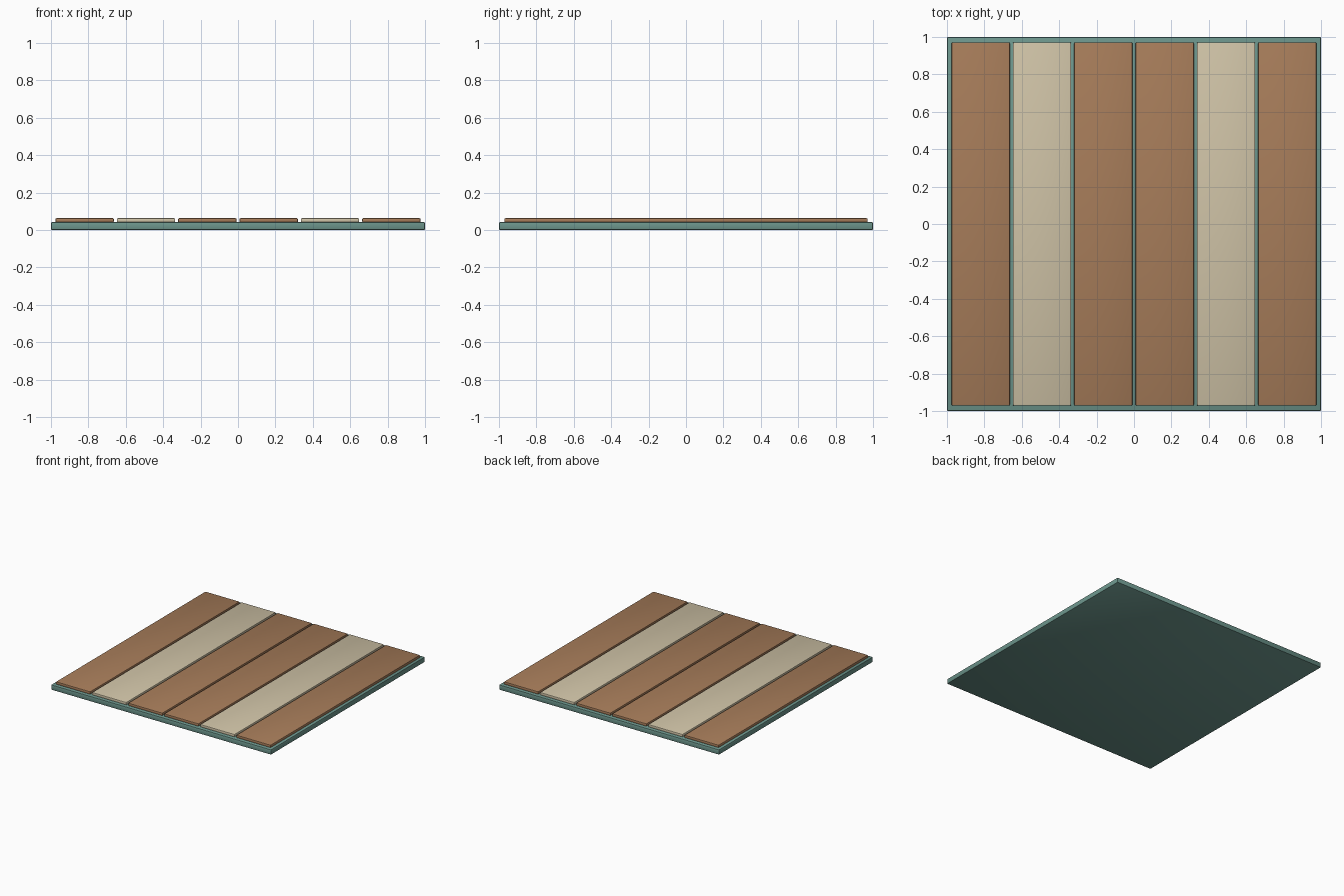
import bpy
import math

if "Cube" in bpy.data.objects:
    bpy.data.objects.remove(bpy.data.objects["Cube"])


def material(name, rgb):
    m = bpy.data.materials.new(name)
    m.diffuse_color = (*rgb, 1)
    m.use_nodes = True
    m.node_tree.nodes["Principled BSDF"].inputs["Base Color"].default_value = m.diffuse_color
    return m


def block(name, centre, size, mat, bevel):
    bpy.ops.mesh.primitive_cube_add(size=1, location=centre)
    ob = bpy.context.object
    ob.name = name
    ob.scale = size
    bpy.ops.object.transform_apply(location=False, rotation=False, scale=True)
    ob.data.materials.append(mat)
    mod = ob.modifiers.new("soft_edges", 'BEVEL')
    mod.width = bevel
    mod.segments = 2
    bpy.ops.object.modifier_apply(modifier=mod.name)
    bpy.ops.object.shade_smooth_by_angle(angle=math.radians(30))
    return ob


teal = material("painted_base", (0.15, 0.30, 0.26))
brown = material("brown_wood", (0.38, 0.20, 0.10))
cream = material("cream_wood", (0.62, 0.54, 0.38))

# Base slab
block("base_slab", (0, 0, 0.021), (2.0, 2.0, 0.042), teal, 0.006)

# Six floor planks, second and fifth pale
pitch, width, length = 0.328, 0.312, 1.942
for i in range(6):
    x = (i - 2.5) * pitch
    mat = cream if i in (1, 4) else brown
    block(f"plank_{i + 1}", (x, 0, 0.051), (width, length, 0.024), mat, 0.006)
